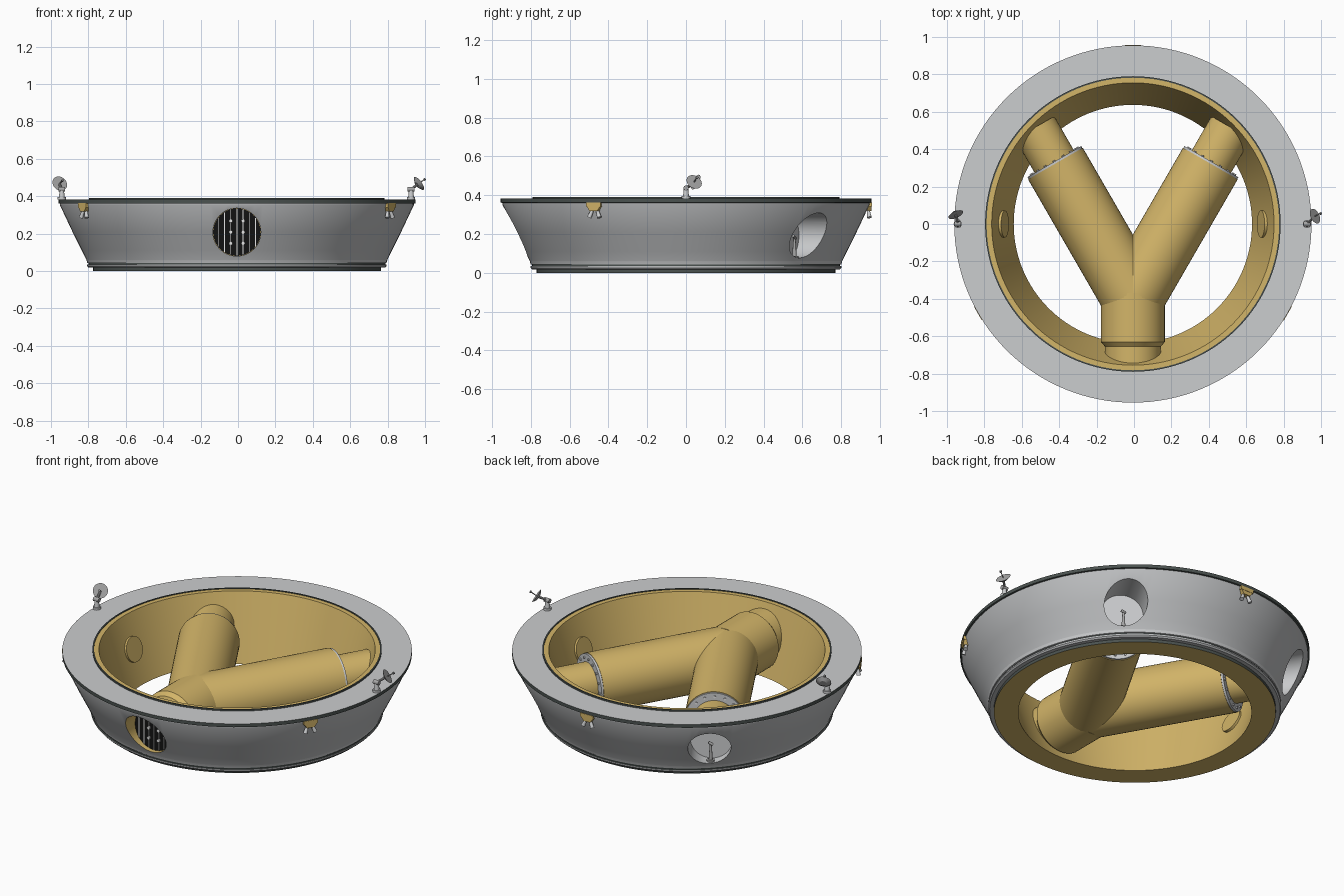
import bpy, bmesh, math
from mathutils import Vector, Matrix

if "Cube" in bpy.data.objects:
    bpy.data.objects.remove(bpy.data.objects["Cube"])

CX = -0.006          # hull axis
HUB_Y = -0.394       # where the two branch tubes meet
TUBE_Z = 0.2


def material(name, *rgb):
    m = bpy.data.materials.new(name)
    m.use_nodes = True
    m.diffuse_color = (*rgb, 1)
    m.node_tree.nodes["Principled BSDF"].inputs["Base Color"].default_value = (*rgb, 1)
    return m


GOLD = material("gold", 0.65, 0.46, 0.14)
HULL = material("hull grey", 0.5, 0.51, 0.52)
LIGHT = material("light grey", 0.6, 0.61, 0.62)
DARK = material("dark trim", 0.07, 0.085, 0.08)
BLACK = material("black", 0.006, 0.006, 0.006)
WHITE = material("white", 0.85, 0.85, 0.85)
STEEL = material("steel", 0.38, 0.38, 0.38)


def finish(bm, name, mats):
    mesh = bpy.data.meshes.new(name)
    bmesh.ops.recalc_face_normals(bm, faces=bm.faces)
    bm.to_mesh(mesh)
    bm.free()
    for m in mats:
        mesh.materials.append(m)
    ob = bpy.data.objects.new(name, mesh)
    bpy.context.collection.objects.link(ob)
    return ob


def smooth(ob):
    bpy.ops.object.select_all(action="DESELECT")
    ob.select_set(True)
    bpy.context.view_layer.objects.active = ob
    bpy.ops.object.shade_smooth_by_angle(angle=math.radians(30))


def rod(name, a, b, r0, mat, r1=None, seg=24):
    """Cylinder or cone from point a to point b."""
    a, b = Vector(a), Vector(b)
    axis = b - a
    mat4 = Matrix.Translation((a + b) / 2) @ axis.to_track_quat("Z", "Y").to_matrix().to_4x4()
    bm = bmesh.new()
    bmesh.ops.create_cone(bm, cap_ends=True, segments=seg, radius1=r0,
                          radius2=r0 if r1 is None else r1, depth=axis.length, matrix=mat4)
    ob = finish(bm, name, [mat])
    smooth(ob)
    return ob


def box(name, size, matrix, mat, bottom=1.0):
    """Box whose underside is narrowed by the factor bottom."""
    bm = bmesh.new()
    bmesh.ops.create_cube(bm, size=1)
    for v in bm.verts:
        if v.co.z < 0:
            v.co.y *= bottom
        v.co = Vector(c * s for c, s in zip(v.co, size))
    bm.transform(matrix)
    return finish(bm, name, [mat])


def lathe(name, profile, mats, seg=128):
    """Closed ring; each profile point carries the slot of the band after it."""
    bm = bmesh.new()
    rings = []
    for r, z, _ in profile:
        rings.append([bm.verts.new((CX + r * math.cos(t * math.tau / seg),
                                    r * math.sin(t * math.tau / seg), z)) for t in range(seg)])
    for i, (_, _, slot) in enumerate(profile):
        lo, hi = rings[i], rings[(i + 1) % len(rings)]
        for t in range(seg):
            u = (t + 1) % seg
            bm.faces.new((lo[t], lo[u], hi[u], hi[t])).material_index = slot
    return finish(bm, name, mats)


def cut(ob, cutter):
    mod = ob.modifiers.new("opening", "BOOLEAN")
    mod.operation, mod.solver, mod.object = "DIFFERENCE", "EXACT", cutter
    mod.material_mode = "TRANSFER"
    bpy.ops.object.select_all(action="DESELECT")
    ob.select_set(True)
    bpy.context.view_layer.objects.active = ob
    bpy.ops.object.modifier_apply(modifier=mod.name)
    bpy.data.objects.remove(cutter)


def branch(side, s, z=TUBE_Z):
    """Point at distance s along a branch tube, 30 degrees off the y axis."""
    return Vector((CX + side * s * 0.5, HUB_Y + s * 0.866, z))


# Flared hull ring: gold inside and below, grey outside, dark rim
G, H, L, D = range(4)
hull = lathe("hull_ring", [
    (0.637, 0, G), (0.77, 0, D), (0.77, 0.018, H), (0.793, 0.018, H), (0.8, 0.026, H),
    (0.8, 0.034, D), (0.794, 0.036, D), (0.794, 0.042, L), (0.8, 0.044, L), (0.805, 0.06, H),
    (0.829, 0.11, H), (0.879, 0.21, H), (0.946, 0.352, H), (0.946, 0.36, D), (0.955, 0.362, D),
    (0.955, 0.382, L), (0.79, 0.382, D), (0.79, 0.391, D), (0.782, 0.391, D),
    (0.782, 0.387, G), (0.755, 0.387, G)], [GOLD, HULL, LIGHT, DARK])

# Openings through the hull: one at the front, two at the back corners
cut(hull, rod("front_cutter", (CX, -1.2, 0.208), (CX, -0.785, 0.208), 0.128, GOLD, seg=48))
for side in (-1, 1):
    cut(hull, rod("rear_cutter", branch(side, 1.6, 0.193), branch(side, 1.06, 0.193),
                  0.116, LIGHT, seg=48))
smooth(hull)

# Front grille: black disc, pale bars and studs
rod("grille_disc", (CX, -0.784, 0.208), (CX, -0.79, 0.208), 0.127, BLACK, seg=48)
for i in range(-3, 4):
    x = i * 0.033
    h = 2 * math.sqrt(0.125 ** 2 - x * x)
    box("grille_bar", (0.004, 0.004, h), Matrix.Translation((CX + x, -0.791, 0.208)), WHITE)
for x in (-0.033, 0.033):
    for row in (-1, 0, 1):
        z = 0.208 + row * 0.06
        rod("grille_stud", (CX + x, -0.785, z), (CX + x, -0.8, z), 0.01, WHITE, seg=12)

# Front stem tube, stepping down into the hull wall
for y0, y1, r0, r1 in ((-0.37, -0.63, 0.171, 0.171), (-0.63, -0.655, 0.171, 0.15),
                       (-0.655, -0.765, 0.15, 0.15)):
    rod("stem_tube", (CX, y0, TUBE_Z), (CX, y1, TUBE_Z), r0, GOLD, r1, 48)

for side in (-1, 1):
    # Branch tube, bolted flange and narrow end
    rod("branch_tube", branch(side, 0), branch(side, 0.828), 0.169, GOLD, seg=48)
    rod("branch_flange", branch(side, 0.828), branch(side, 0.84), 0.166, LIGHT, seg=48)
    rod("branch_end", branch(side, 0.82), branch(side, 1.05), 0.121, GOLD, seg=48)
    along = Vector((side * 0.5, 0.866, 0))
    across = Vector((0.866, -side * 0.5, 0))
    for k in range(16):
        t = k * math.tau / 16
        p = branch(side, 0.838) + 0.144 * (across * math.cos(t) + Vector((0, 0, math.sin(t))))
        rod("flange_bolt", p, p + along * 0.009, 0.007, WHITE, seg=8)

    # Small stand in the rear opening
    foot = branch(side, 1.1, 0.075)
    rod("stand_base", foot, foot + Vector((0, 0, 0.012)), 0.022, STEEL)
    rod("stand_post", foot, foot + Vector((0, 0, 0.1)), 0.012, STEEL, 0.006, 12)
    rod("stand_head", foot + Vector((0, 0, 0.1)) - across * 0.012,
        foot + Vector((0, 0, 0.115)) + across * 0.012, 0.008, STEEL, seg=12)

    # Round hatch on the inner wall
    c = Vector((CX + side * 0.698, 0, 0.2))
    n = Vector((-side * 0.957, 0, 0.291))
    rod("inner_hatch", c - n * 0.01, c + n * 0.015, 0.072, GOLD, seg=40)

# Thruster blocks below the rim with two splayed nozzles each
for deg in (-150, -30, 90):
    frame = Matrix.Translation((CX, 0, 0)) @ Matrix.Rotation(math.radians(deg), 4, "Z")
    place = lambda x, y, z: frame @ Vector((x, y, z))
    box("thruster_block", (0.034, 0.085, 0.022), frame @ Matrix.Translation((0.94, 0, 0.352)), GOLD)
    box("thruster_mount", (0.034, 0.08, 0.024), frame @ Matrix.Translation((0.938, 0, 0.33)), GOLD, 0.55)
    for k in (-1, 1):
        rod("thruster_nozzle", place(0.938, k * 0.012, 0.328), place(0.945, k * 0.03, 0.285),
            0.007, LIGHT, 0.012, 14)

# Dish aerials standing on the rim
for base_x, dish, normal in ((-0.942, (-0.955, 0.055, 0.465), (0.37, -0.82, 0.42)),
                             (0.925, (0.963, 0.04, 0.465), (0.75, 0.35, 0.55))):
    d, n = Vector(dish), Vector(normal).normalized()
    head = Vector((base_x, 0, 0.437))
    rod("dish_foot", (base_x, 0, 0.382), (base_x, 0, 0.395), 0.022, LIGHT)
    rod("dish_post", (base_x, 0, 0.39), head, 0.016, LIGHT, 0.011, 16)
    rod("dish_joint", head - Vector((0.018, 0, 0)), head + Vector((0.018, 0, 0)), 0.013, STEEL, seg=16)
    rod("dish_arm", head, d, 0.007, STEEL, seg=10)
    rod("dish_bowl", d - n * 0.008, d + n * 0.006, 0.02, STEEL, 0.042, 28)
    rod("dish_feed", d, d + n * 0.045, 0.003, STEEL, seg=8)
    rod("dish_feed_tip", d + n * 0.042, d + n * 0.05, 0.007, STEEL, seg=10)
